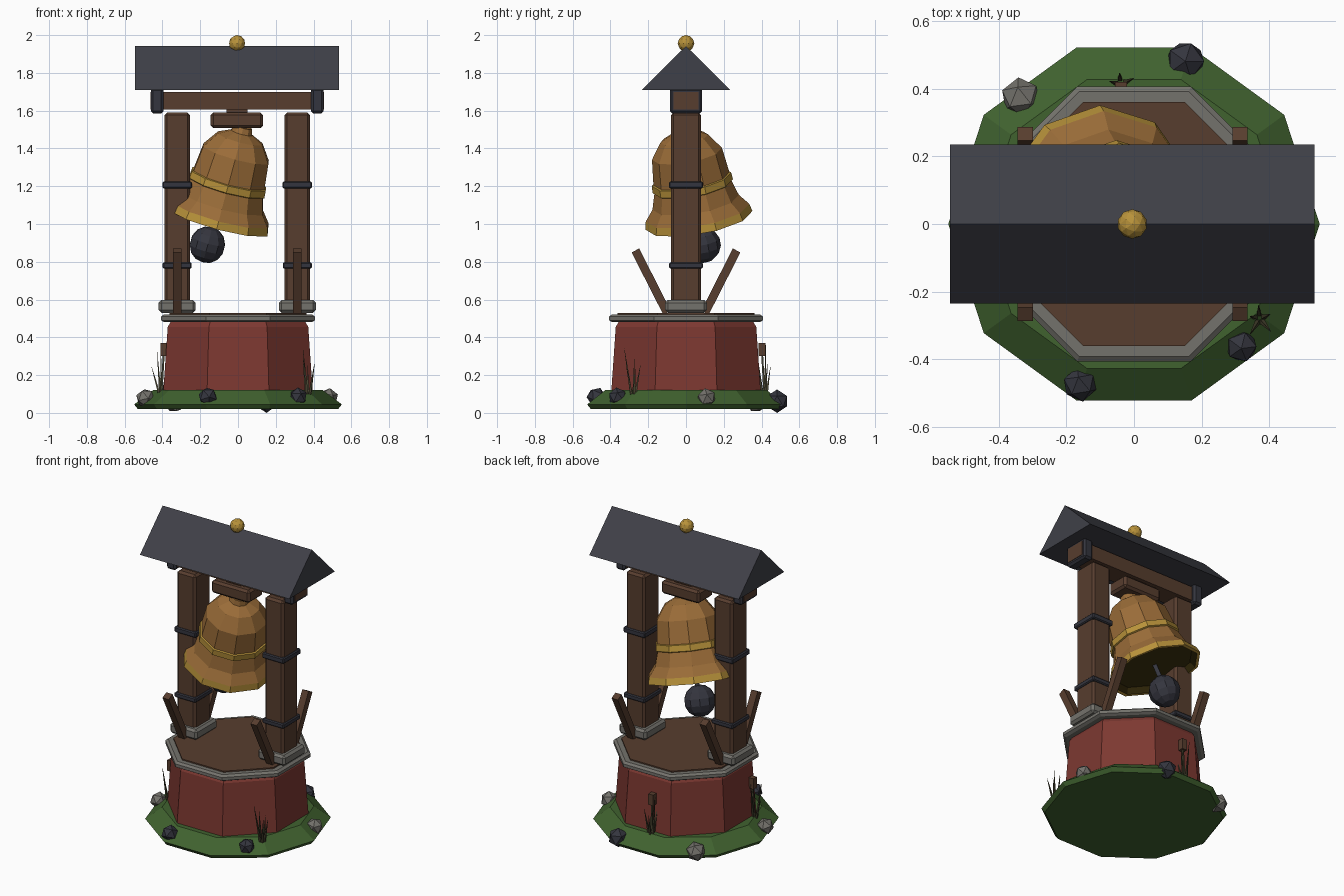
import bpy, bmesh, math, random
from mathutils import Vector, Matrix

if "Cube" in bpy.data.objects:
    bpy.data.objects.remove(bpy.data.objects["Cube"])

random.seed(4)


def mat(name, hexcol):
    lin = []
    for i in (0, 2, 4):
        c = int(hexcol[i:i + 2], 16) / 255
        lin.append(c / 12.92 if c <= 0.04045 else ((c + 0.055) / 1.055) ** 2.4)
    m = bpy.data.materials.new(name)
    m.diffuse_color = (*lin, 1)
    m.use_nodes = True
    m.node_tree.nodes["Principled BSDF"].inputs["Base Color"].default_value = m.diffuse_color
    return m


WOOD = mat("brown_wood", "573D2E")
SLATE = mat("slate", "3F4048")
IRON = mat("dark_iron", "34353E")
RED = mat("red_wall", "7D3831")
STONE = mat("grey_stone", "74726C")
GRASS = mat("grass_green", "40622F")
BRONZE = mat("bell_bronze", "9A6C38")
GOLD = mat("gold", "B8923A")
SHADE = mat("bell_inside", "3A2E0C")
REED = mat("dry_reed", "47432F")


def finish(name, bm, mats, bevel=0.0):
    bmesh.ops.recalc_face_normals(bm, faces=bm.faces[:])
    me = bpy.data.meshes.new(name)
    bm.to_mesh(me)
    bm.free()
    for m in mats:
        me.materials.append(m)
    ob = bpy.data.objects.new(name, me)
    bpy.context.collection.objects.link(ob)
    if bevel:
        b = ob.modifiers.new("bevel", 'BEVEL')
        b.width, b.segments = bevel, 1
    return ob


def box(name, lo, hi, m, bevel=0.0):
    lo, hi = Vector(lo), Vector(hi)
    bm = bmesh.new()
    bmesh.ops.create_cube(bm, size=1)
    bmesh.ops.scale(bm, vec=hi - lo, verts=bm.verts)
    bmesh.ops.translate(bm, vec=(lo + hi) / 2, verts=bm.verts)
    return finish(name, bm, [m], bevel)


def lathe(name, profile, n, mats, turn=0.0, matrix=None):
    """profile: (radius, z, material of the band above); ends are capped"""
    bm = bmesh.new()
    rings = []
    for r, z, _ in profile:
        rings.append([bm.verts.new((r * math.cos(turn + k * math.tau / n),
                                    r * math.sin(turn + k * math.tau / n), z)) for k in range(n)])
    for (a, b), p in zip(zip(rings, rings[1:]), profile):
        for k in range(n):
            j = (k + 1) % n
            bm.faces.new((a[k], a[j], b[j], b[k])).material_index = p[2]
    bm.faces.new(rings[0][::-1]).material_index = profile[0][2]
    bm.faces.new(rings[-1]).material_index = profile[-1][2]
    if matrix:
        bm.transform(matrix)
    return finish(name, bm, mats)


def stick(name, a, b, w, m, taper=1.0):
    """square bar running from a to b"""
    a, b = Vector(a), Vector(b)
    bm = bmesh.new()
    bmesh.ops.create_cone(bm, cap_ends=True, segments=4, radius1=w * 0.7071,
                          radius2=w * 0.7071 * taper, depth=(b - a).length)
    bmesh.ops.rotate(bm, verts=bm.verts, cent=(0, 0, 0), matrix=Matrix.Rotation(math.pi / 4, 3, 'Z'))
    tilt = Vector((0, 0, 1)).rotation_difference(b - a).to_matrix().to_4x4()
    bm.transform(Matrix.Translation((a + b) / 2) @ tilt)
    return finish(name, bm, [m])


def ball(name, c, r, m, subdiv=1, turn=0.0):
    bm = bmesh.new()
    bmesh.ops.create_icosphere(bm, subdivisions=subdiv, radius=r)
    bm.transform(Matrix.Translation(c) @ Matrix.Rotation(turn, 4, (0.5, 0.3, 0.8)))
    return finish(name, bm, [m])


# grass mound, red octagonal base, stone rim and wooden deck
lathe("grass_mound", [(0.53, 0.02, 0), (0.55, 0.045, 0), (0.45, 0.12, 0), (0.3, 0.12, 0)], 10, [GRASS])
K = 1 / math.cos(math.pi / 8)
T = math.pi / 8
lathe("red_base", [(0.395 * K, 0.12, 0), (0.372 * K, 0.455, 0), (0.355 * K, 0.485, 0)], 8, [RED], T)
lathe("stone_rim", [(0.39 * K, 0.48, 0), (0.407 * K, 0.49, 0), (0.407 * K, 0.51, 0),
                    (0.392 * K, 0.522, 0), (0.35 * K, 0.522, 0)], 8, [STONE], T)
lathe("deck", [(0.362 * K, 0.5, 0), (0.362 * K, 0.53, 0)], 8, [WOOD], T)

# posts with feet, iron bands, leaning braces and beam caps
for side, s in (("left", -1), ("right", 1)):
    x = 0.318 * s - 0.004
    box(side + "_post", (x - 0.068, -0.08, 0.55), (x + 0.068, 0.08, 1.59), WOOD, 0.014)
    box(side + "_foot", (x - 0.098, -0.11, 0.53), (x + 0.098, 0.11, 0.597), STONE, 0.014)
    for z, h, g in ((1.207, 0.018, 0.078), (0.78, 0.016, 0.077)):
        box(side + "_band", (x - g, -0.09, z - h), (x + g, 0.09, z + h), IRON, 0.006)
    for t in (-1, 1):
        stick(side + "_brace", (x, 0.1 * t, 0.53), (x, 0.268 * t, 0.86), 0.045, WOOD)
    cx = 0.424 * s - 0.004
    box(side + "_beam_cap", (cx - 0.033, -0.085, 1.585), (cx + 0.033, 0.085, 1.72), IRON, 0.012)

# cross beam (its ends show in the caps) and bell yoke
box("cross_beam", (-0.464, -0.065, 1.607), (0.456, 0.065, 1.7), WOOD)
box("yoke", (-0.145, -0.075, 1.507), (0.132, 0.075, 1.59), WOOD, 0.014)
box("yoke_link", (-0.06, -0.04, 1.58), (0.05, 0.04, 1.62), WOOD)

# gabled roof
bm = bmesh.new()
f = bm.faces.new([bm.verts.new((-0.545, y, z)) for y, z in ((-0.235, 1.71), (0.235, 1.71), (0, 1.942))])
ext = bmesh.ops.extrude_face_region(bm, geom=[f])
bmesh.ops.translate(bm, vec=(1.08, 0, 0), verts=[v for v in ext["geom"] if isinstance(v, bmesh.types.BMVert)])
finish("roof", bm, [SLATE])
ball("finial", (-0.005, 0, 1.956), 0.044, GOLD, 2)

# tilted bell with gold rim and waist band
up = Vector((0.26, -0.17, 0.95))
swing = Matrix.Translation((-0.107, 0.068, 1.02)) @ \
    Vector((0, 0, 1)).rotation_difference(up).to_matrix().to_4x4()
lathe("bell", [(0.245, 0.035, 0), (0.268, 0.0, 1), (0.288, 0.0, 1), (0.278, 0.042, 2), (0.232, 0.1, 2),
               (0.207, 0.185, 1), (0.216, 0.19, 1), (0.213, 0.228, 1), (0.204, 0.232, 2),
               (0.188, 0.37, 2), (0.128, 0.455, 2), (0.06, 0.488, 2), (0.05, 0.52, 2)],
      10, [SHADE, GOLD, BRONZE], math.pi / 10, swing)

# clapper: rod and faceted ball
stick("clapper_rod", (-0.1, 0.06, 1.08), (-0.155, 0.088, 0.93), 0.025, IRON)
bm = bmesh.new()
bmesh.ops.create_uvsphere(bm, u_segments=10, v_segments=7, radius=0.097)
bm.transform(Matrix.Translation((-0.162, 0.088, 0.89)) @ swing.to_3x3().to_4x4())
finish("clapper_ball", bm, [IRON])

# rocks around the mound
for i, (x, y, z, r, m) in enumerate((
        (0.152, 0.482, 0.062, 0.062, IRON), (-0.335, 0.375, 0.06, 0.06, STONE),
        (0.318, -0.362, 0.085, 0.05, IRON), (-0.16, -0.475, 0.085, 0.052, IRON),
        (0.48, 0.108, 0.08, 0.052, STONE), (-0.49, -0.12, 0.078, 0.052, STONE))):
    ball("rock", (x, y, z), r, m, 1, i * 1.1)

# reed clumps, two of them with a brown seed head
for x, y, head in ((0.372, -0.28, False), (-0.04, 0.415, True), (-0.405, -0.13, True)):
    for k in range(5):
        a = k * math.tau / 5 + 0.4
        d = Vector((math.cos(a), math.sin(a), 0))
        foot = Vector((x, y, 0.1)) + d * 0.012
        tip = foot + d * random.uniform(0.015, 0.045) + Vector((0, 0, random.uniform(0.13, 0.27)))
        stick("reed_blade", foot, tip, 0.013, REED, 0.1)
    if head:
        o = Vector((x, y, 0)) * 0.97
        stick("reed_stem", (x, y, 0.1), (o.x, o.y, 0.32), 0.01, REED)
        stick("reed_head", (o.x, o.y, 0.3), (o.x, o.y, 0.37), 0.036, WOOD)
